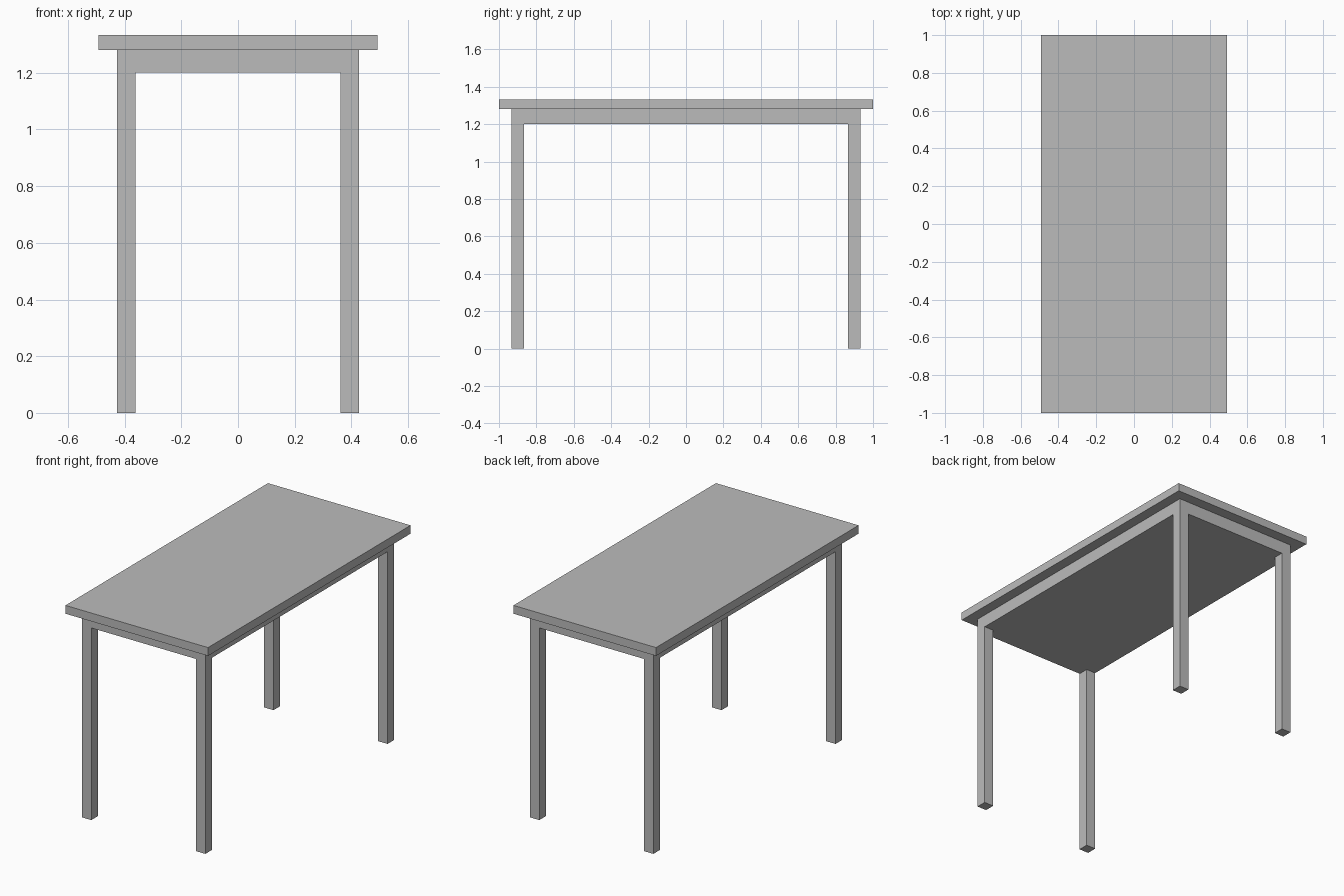
import bpy
import bmesh
from mathutils import Matrix, Vector

cube = bpy.data.objects.get("Cube")
if cube:
    bpy.data.objects.remove(cube, do_unlink=True)

TOP_X, TOP_Y, TOP_Z = 0.493, 1.0, 1.333
BASE_X, BASE_Y = 0.427, 0.932
LEG = 0.065
APRON_Z, SLAB_Z = 1.201, 1.281

grey = bpy.data.materials.new("plain grey")
grey.use_nodes = True
colour = (0.5, 0.5, 0.5, 1)
grey.diffuse_color = colour
grey.node_tree.nodes["Principled BSDF"].inputs["Base Color"].default_value = colour


def add_block(bm, half_x, half_y, z0, z1):
    size = Matrix.Diagonal((2 * half_x, 2 * half_y, z1 - z0, 1))
    bmesh.ops.create_cube(bm, size=1, matrix=Matrix.Translation((0, 0, (z0 + z1) / 2)) @ size)


def finish(bm, name):
    bmesh.ops.recalc_face_normals(bm, faces=bm.faces)
    mesh = bpy.data.meshes.new(name)
    bm.to_mesh(mesh)
    bm.free()
    mesh.materials.append(grey)
    obj = bpy.data.objects.new(name, mesh)
    bpy.context.collection.objects.link(obj)
    return obj


# Table top
bm = bmesh.new()
add_block(bm, TOP_X, TOP_Y, SLAB_Z, TOP_Z)
finish(bm, "table_top")

# Solid apron, cut at the inner sides of the legs
bm = bmesh.new()
add_block(bm, BASE_X, BASE_Y, APRON_Z, SLAB_Z)
inner_x, inner_y = BASE_X - LEG, BASE_Y - LEG
for axis, offset in ((Vector((1, 0, 0)), inner_x), (Vector((0, 1, 0)), inner_y)):
    for side in (-1, 1):
        bmesh.ops.bisect_plane(bm, geom=bm.verts[:] + bm.edges[:] + bm.faces[:],
                               plane_co=axis * offset * side, plane_no=axis)

# Legs pulled down from the four corners of the underside
corners = []
for face in bm.faces:
    c = face.calc_center_median()
    if face.normal.z < -0.9 and abs(c.x) > inner_x and abs(c.y) > inner_y:
        corners.append(face)
feet = bmesh.ops.extrude_discrete_faces(bm, faces=corners)["faces"]
for foot in feet:
    for v in foot.verts:
        v.co.z = 0
finish(bm, "apron_and_legs")
